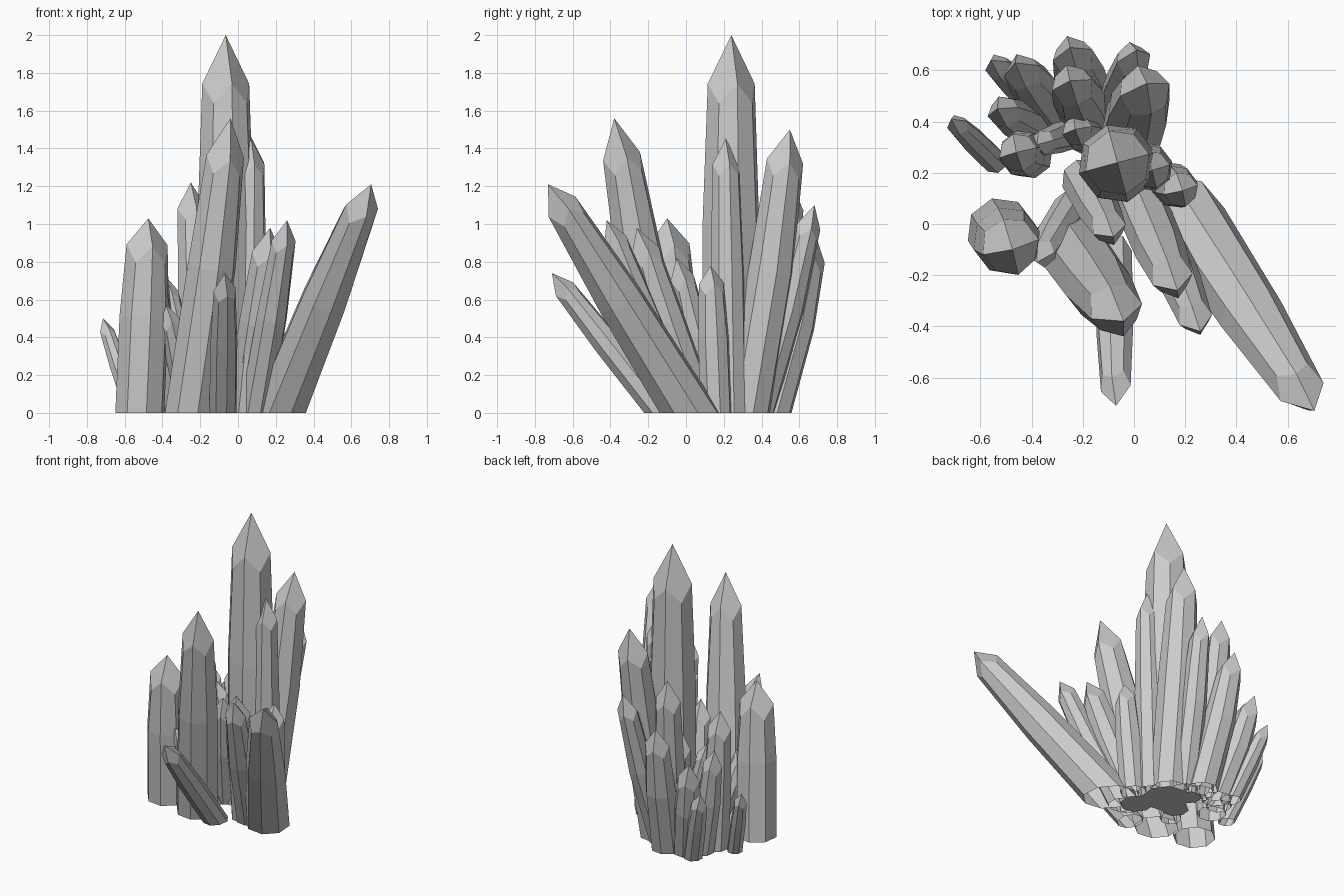
import bpy, bmesh, math
from mathutils import Vector

if "Cube" in bpy.data.objects:
    bpy.data.objects.remove(bpy.data.objects["Cube"])


def crystal(name, base, tip, r, cap=1.8, taper=0.8, bulge=0.0, closed=False):
    """Eight-sided tapered shaft with a four-faceted point, cut flat at z = 0."""
    base, tip = Vector((base[0], base[1], 0)), Vector(tip)
    axis = tip - base
    length = axis.length
    axis.normalize()
    lean = Vector((axis.x, axis.y, 0)).normalized() * bulge
    # frame across the shaft
    u = Vector((1, 0, 0))
    u = (u - axis * u.dot(axis)).normalized()
    v = axis.cross(u)
    rt = r * taper
    bm = bmesh.new()

    def ring(radius, high, low, shift=Vector()):
        verts = []
        for i in range(8):
            a = math.radians(15 + 45 * i)
            h = low if i % 2 else high
            verts.append(bm.verts.new(
                base + shift + axis * h + (u * math.cos(a) + v * math.sin(a)) * radius))
        return verts

    top = length - cap * rt
    mid = length * 0.5
    rings = [ring(r, -0.25, -0.25),
             ring(r * (0.3 + 0.7 * min(1, taper + 0.18)), mid, mid, lean),
             ring(rt, top, top - 0.8 * rt)]
    for lo, hi in zip(rings, rings[1:]):
        for i in range(8):
            j = (i + 1) % 8
            bm.faces.new((lo[i], lo[j], hi[j], hi[i]))
    # pointed end: four kite facets between high shoulders and low corners
    apex = bm.verts.new(tip)
    s = rings[2]
    for i in range(0, 8, 2):
        bm.faces.new((apex, s[i], s[i + 1], s[(i + 2) % 8]))
    # flat foot
    cut = bmesh.ops.bisect_plane(
        bm, geom=bm.verts[:] + bm.edges[:] + bm.faces[:], dist=1e-5,
        plane_co=(0, 0, 0), plane_no=(0, 0, -1), clear_outer=True)
    if closed:
        edges = [e for e in cut["geom_cut"] if isinstance(e, bmesh.types.BMEdge)]
        bmesh.ops.contextual_create(bm, geom=edges)
    bmesh.ops.recalc_face_normals(bm, faces=bm.faces[:])
    me = bpy.data.meshes.new(name)
    bm.to_mesh(me)
    bm.free()
    bpy.context.collection.objects.link(bpy.data.objects.new(name, me))


# main spires
crystal("tallest_crystal", (-.065, .235), (-.065, .24, 2.0), .155, 2.0, .83, 0, True)
crystal("front_tall_crystal", (-.255, -.08), (-.04, -.38, 1.56), .14, 2.0, .74, .015)
crystal("back_tall_crystal", (-.02, .32), (.05, .55, 1.5), .125, 1.7, .8, .015)
crystal("left_crystal", (-.52, -.03), (-.475, -.10, 1.03), .134, 1.25, .84)
crystal("right_leaning_crystal", (.215, .02), (.705, -.73, 1.21), .148, 1.6, .62)
crystal("tall_side_crystal", (.05, .23), (.07, .21, 1.45), .095, 1.8, .78)

# front crystals
crystal("front_low_crystal", (-.08, -.13), (-.07, -.71, .74), .075, 1.8, .8)
crystal("front_right_outer_crystal", (.09, .0), (.26, -.42, 1.02), .088, 1.8, .75, .01)
crystal("front_right_inner_crystal", (.03, .07), (.17, -.26, .98), .103, 1.7, .78, .01, True)
crystal("front_inner_crystal", (-.20, .17), (-.08, -.05, .82), .085, 1.7, .78, .01, True)
crystal("front_left_small_crystal", (-.25, .06), (-.38, -.15, .57), .07, 1.6, .75)
crystal("front_small_crystal", (.03, -.02), (.09, -.15, .60), .055)
crystal("right_short_crystal", (.14, .16), (.19, .13, .78), .085, 1.4)

# back crystals
crystal("back_outer_crystal", (-.09, .38), (.01, .68, 1.10), .085, 1.8, .78, .015)
crystal("back_left_outer_crystal", (-.17, .45), (-.25, .69, .93), .105, 1.5, .76, .015)
crystal("back_left_tall_crystal", (-.18, .41), (-.25, .56, 1.22), .102, 1.7, .8, .01)

# left back crystals
crystal("left_back_upright_crystal", (-.41, .27), (-.46, .28, .96), .094, 1.6)
crystal("left_back_mid_crystal", (-.38, .37), (-.535, .45, .77), .08, 1.8, .78, .01)
crystal("left_back_wide_crystal", (-.31, .43), (-.465, .63, .72), .092, 1.7, .78, .01)
crystal("left_back_low_crystal", (-.39, .48), (-.56, .64, .54), .062, 1.7, .8)
crystal("left_low_crystal", (-.55, .25), (-.715, .41, .50), .05)
crystal("left_inner_crystal", (-.22, .36), (-.38, .31, .72), .06)
crystal("left_center_crystal", (-.17, .34), (-.23, .37, .78), .075, 1.8, .8, 0, True)
